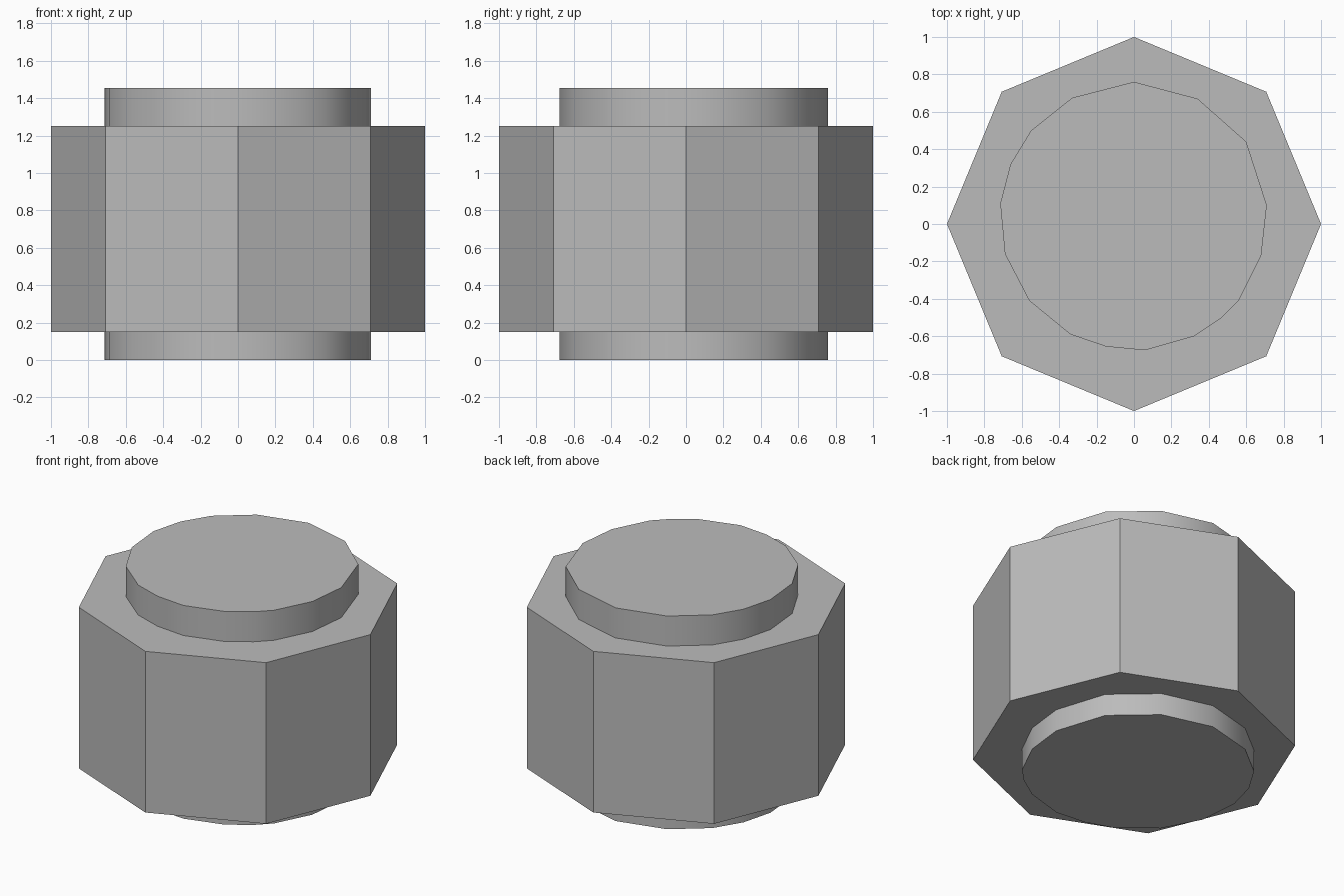
import bpy, bmesh, math
from mathutils import Vector

cube = bpy.data.objects.get("Cube")
if cube:
    bpy.data.objects.remove(cube)

grey = bpy.data.materials.new("plain_grey")
grey.use_nodes = True
grey.diffuse_color = (0.5, 0.5, 0.5, 1)
grey.node_tree.nodes["Principled BSDF"].inputs["Base Color"].default_value = (0.5, 0.5, 0.5, 1)


def prism(name, outline, z0, z1, smooth=False):
    """Extrude a closed outline from z0 to z1."""
    bm = bmesh.new()
    base = bm.faces.new([bm.verts.new((x, y, z0)) for x, y in outline])
    top = bmesh.ops.extrude_face_region(bm, geom=[base], use_keep_orig=True)["geom"]
    bmesh.ops.translate(bm, vec=Vector((0, 0, z1 - z0)),
                        verts=[v for v in top if isinstance(v, bmesh.types.BMVert)])
    bmesh.ops.recalc_face_normals(bm, faces=bm.faces)
    mesh = bpy.data.meshes.new(name)
    bm.to_mesh(mesh)
    bm.free()
    mesh.materials.append(grey)
    obj = bpy.data.objects.new(name, mesh)
    bpy.context.collection.objects.link(obj)
    if smooth:
        bpy.ops.object.select_all(action="DESELECT")
        obj.select_set(True)
        bpy.context.view_layer.objects.active = obj
        bpy.ops.object.shade_smooth_by_angle(angle=math.radians(40))
    return obj


# Eight-sided outer body
octagon = [(math.cos(i * math.pi / 4), math.sin(i * math.pi / 4)) for i in range(8)]
prism("octagonal_body", octagon, 0.15, 1.25)

# Slightly irregular round core, showing above and below the body
core = [(0, .76), (-.33, .675), (-.55, .5), (-.66, .32), (-.715, .11),
        (-.69, -.16), (-.56, -.41), (-.34, -.59), (-.15, -.655), (.06, -.675),
        (.32, -.6), (.47, -.5), (.56, -.41), (.68, -.17), (.71, .1),
        (.6, .44), (.34, .67)]
prism("round_core", core, 0, 1.455, smooth=True)
